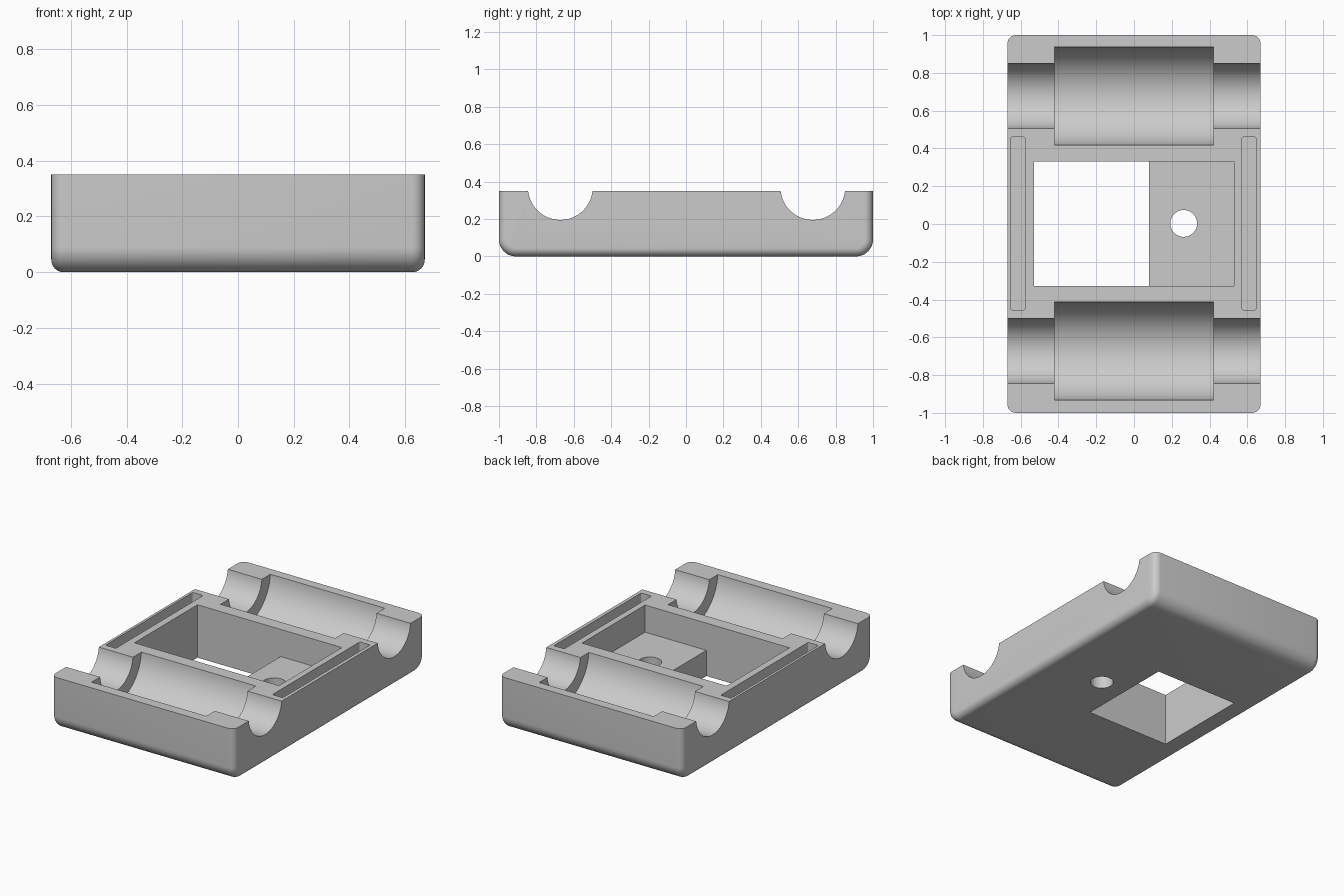
import bpy, bmesh, math
from mathutils import Matrix

cube = bpy.data.objects.get("Cube")
if cube:
    bpy.data.objects.remove(cube)

WIDTH, LENGTH, TOP = 1.34, 2.0, 0.35
BOTTOM_R, EDGE_R = 0.09, 0.045

grey = bpy.data.materials.new("light grey")
grey.use_nodes = True
grey.diffuse_color = (0.6, 0.6, 0.6, 1)
grey.node_tree.nodes["Principled BSDF"].inputs["Base Color"].default_value = grey.diffuse_color


def make_object(name, bm):
    bmesh.ops.recalc_face_normals(bm, faces=bm.faces)
    mesh = bpy.data.meshes.new(name)
    bm.to_mesh(mesh)
    bm.free()
    mesh.materials.append(grey)
    obj = bpy.data.objects.new(name, mesh)
    bpy.context.collection.objects.link(obj)
    return obj


# Housing block: side profile with rounded lower corners, extruded across x
def housing():
    bm = bmesh.new()
    half = LENGTH / 2
    profile = [(half, TOP), (-half, TOP)]
    for side in (-1, 1):
        for i in range(13):
            a = math.radians(7.5 * i if side < 0 else 90 - 7.5 * i)
            profile.append((side * (half - BOTTOM_R + BOTTOM_R * math.cos(a)),
                            BOTTOM_R * (1 - math.sin(a))))
    face = bm.faces.new([bm.verts.new((-WIDTH / 2, y, z)) for y, z in profile])
    result = bmesh.ops.extrude_face_region(bm, geom=[face])
    verts = [v for v in result["geom"] if isinstance(v, bmesh.types.BMVert)]
    bmesh.ops.translate(bm, verts=verts, vec=(WIDTH, 0, 0))
    # Round the rims of both end faces, leaving the flat top sharp
    rims = [e for e in bm.edges
            if abs(e.verts[0].co.x - e.verts[1].co.x) < 1e-5
            and min(v.co.z for v in e.verts) < TOP - 1e-4]
    bmesh.ops.bevel(bm, geom=rims, offset=EDGE_R, segments=6, profile=0.5,
                    affect='EDGES', clamp_overlap=False)
    return make_object("housing", bm)


def box(name, x0, x1, y0, y1, z0, z1, corner=0):
    bm = bmesh.new()
    centre = Matrix.Translation(((x0 + x1) / 2, (y0 + y1) / 2, (z0 + z1) / 2))
    size = Matrix.Diagonal((x1 - x0, y1 - y0, z1 - z0, 1))
    bmesh.ops.create_cube(bm, size=1, matrix=centre @ size)
    if corner:
        upright = [e for e in bm.edges if abs(e.verts[0].co.z - e.verts[1].co.z) > 1e-4]
        bmesh.ops.bevel(bm, geom=upright, offset=corner, segments=3, profile=0.5, affect='EDGES')
    return make_object(name, bm)


def cylinder(name, centre, radius, length, axis):
    bm = bmesh.new()
    turn = Matrix.Rotation(math.pi / 2, 4, 'Y') if axis == 'X' else Matrix()
    bmesh.ops.create_cone(bm, cap_ends=True, segments=96, radius1=radius, radius2=radius,
                          depth=length, matrix=Matrix.Translation(centre) @ turn)
    return make_object(name, bm)


body = housing()
cutters = []

# Roller bays: a narrow axle channel and a wider concentric drum recess
for label, y in (("front", -0.672), ("back", 0.678)):
    centre = (0, y, 0.368)
    cutters.append(cylinder(label + "_axle_cutter", centre, 0.173, 2, 'X'))
    cutters.append(cylinder(label + "_drum_cutter", centre, 0.261, 0.84, 'X'))

# Central pocket, its through window and the round hole in the shelf
cutters.append(box("pocket_cutter", -0.53, 0.53, -0.328, 0.332, 0.17, 0.6))
cutters.append(box("window_cutter", -0.53, 0.08, -0.328, 0.332, -0.2, 0.5))
cutters.append(cylinder("shelf_hole_cutter", (0.263, 0.003, 0.1), 0.071, 0.6, 'Z'))

# Long narrow slots beside the pocket
for label, x in (("right", -0.615), ("left", 0.609)):
    cutters.append(box(label + "_slot_cutter", x - 0.038, x + 0.038, -0.455, 0.46, 0.17, 0.6, 0.01))

for cutter in cutters:
    cutter.hide_render = True
    cutter.hide_viewport = True
    cut = body.modifiers.new(cutter.name, 'BOOLEAN')
    cut.operation = 'DIFFERENCE'
    cut.solver = 'EXACT'
    cut.object = cutter

# Bake the cuts, drop the cutters and shade
bpy.context.view_layer.update()
graph = bpy.context.evaluated_depsgraph_get()
cut_mesh = bpy.data.meshes.new_from_object(body.evaluated_get(graph))
body.modifiers.clear()
body.data = cut_mesh
for cutter in cutters:
    bpy.data.objects.remove(cutter)

bpy.ops.object.select_all(action='DESELECT')
body.select_set(True)
bpy.context.view_layer.objects.active = body
bpy.ops.object.shade_smooth_by_angle(angle=math.radians(30))
